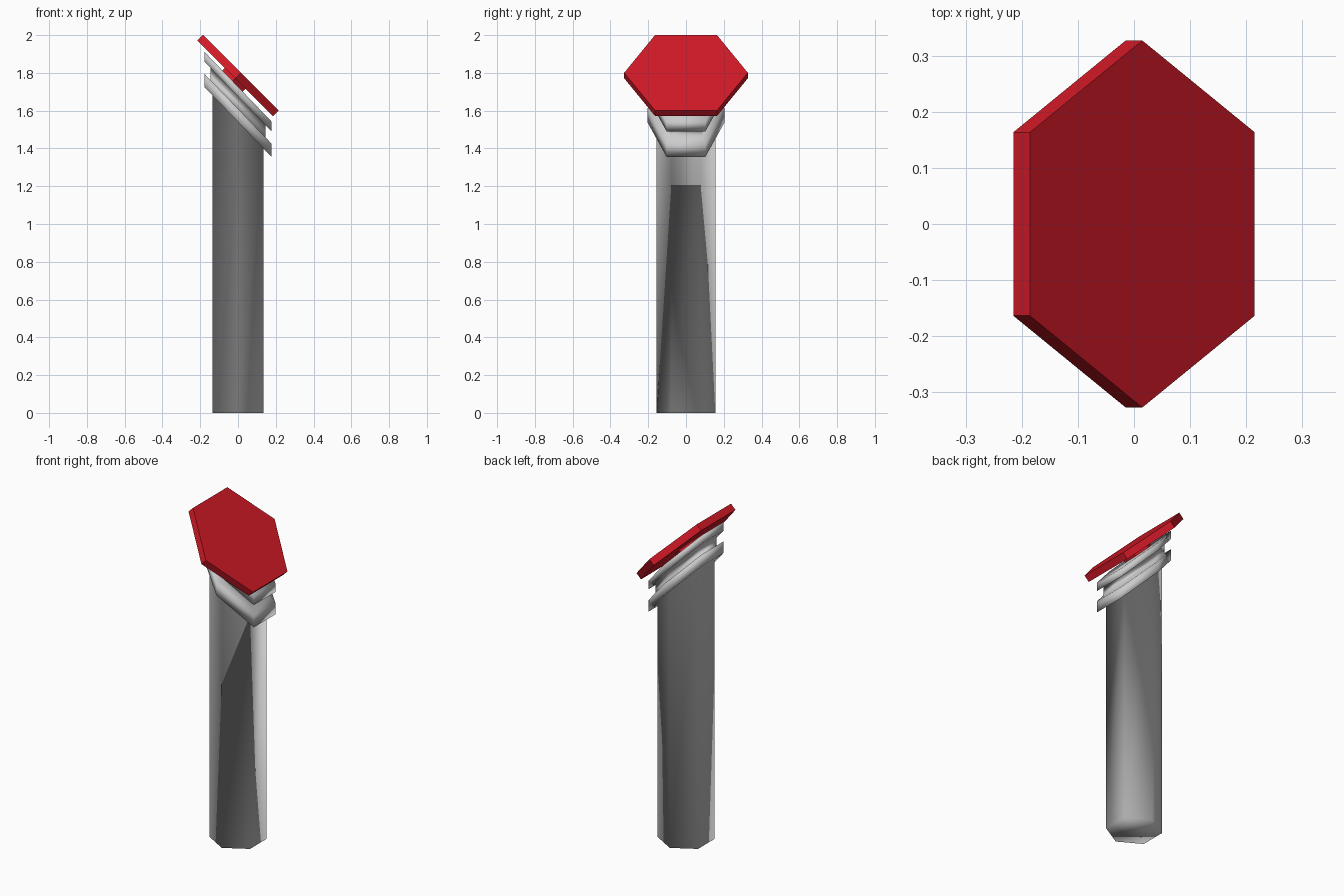
import bpy, bmesh, math
from mathutils import Matrix

if "Cube" in bpy.data.objects:
    bpy.data.objects.remove(bpy.data.objects["Cube"])

RED = bpy.data.materials.new("red")
RED.diffuse_color = (0.65, 0.01, 0.02, 1)
RED.use_nodes = True
RED.node_tree.nodes["Principled BSDF"].inputs["Base Color"].default_value = RED.diffuse_color


def hex_loft(name, rings, mat=None, smooth=False):
    """Loft a six-sided solid through (radius, height, shear) rings."""
    bm = bmesh.new()
    loops = []
    for r, z, shear in rings:
        loop = []
        for k in range(6):
            a = math.radians(30 + 60 * k)
            x, y = r * math.cos(a), r * math.sin(a)
            loop.append(bm.verts.new((x, y, z - shear * x)))
        loops.append(loop)
    for lo, hi in zip(loops, loops[1:]):
        for k in range(6):
            j = (k + 1) % 6
            bm.faces.new((lo[k], lo[j], hi[j], hi[k]))
    bm.faces.new(loops[0][::-1])
    bm.faces.new(loops[-1])
    for f in bm.faces:
        f.smooth = smooth
    me = bpy.data.meshes.new(name)
    bm.to_mesh(me)
    bm.free()
    ob = bpy.data.objects.new(name, me)
    bpy.context.collection.objects.link(ob)
    if mat:
        me.materials.append(mat)
    return ob


# Post with two slanted collars and a groove between them
S = 1.04
hex_loft("post", [
    (0.155, 0, 0), (0.155, 1.54, S),
    (0.205, 1.54, S), (0.205, 1.61, S),
    (0.168, 1.61, S), (0.168, 1.675, S),
    (0.205, 1.675, S), (0.205, 1.727, S),
], smooth=True)

# Tilted cap plate and the short hub beneath it
tilt = Matrix.Translation((0, 0, 1.786)) @ Matrix.Rotation(math.radians(45), 4, 'Y')
plate = hex_loft("cap_plate", [(0.327, -0.021, 0), (0.327, 0.021, 0)], RED)
hub = hex_loft("cap_hub", [(0.09, -0.07, 0), (0.09, -0.02, 0)], RED)
for ob in (plate, hub):
    ob.matrix_world = tilt
